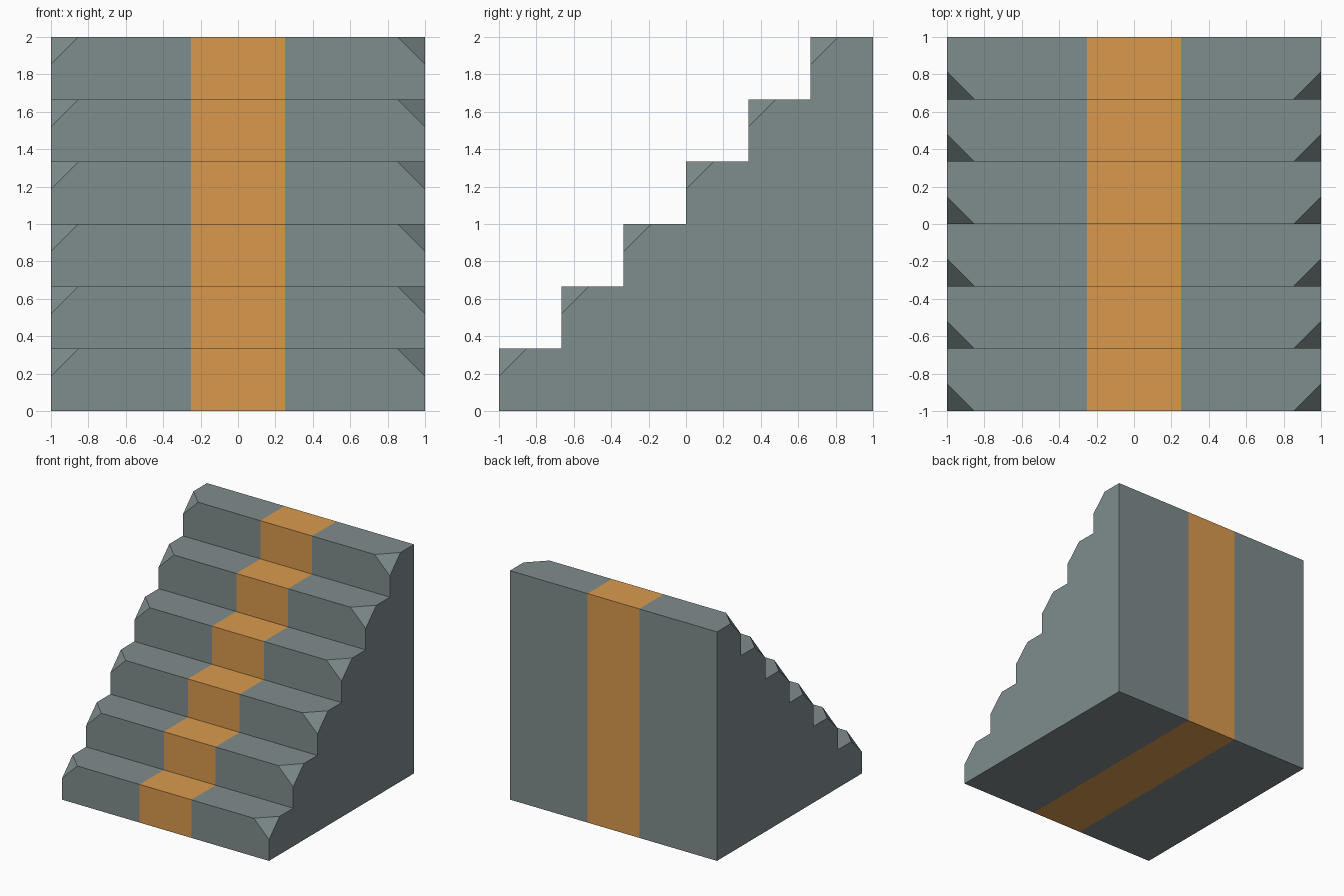
import bpy, bmesh

if "Cube" in bpy.data.objects:
    bpy.data.objects.remove(bpy.data.objects["Cube"])

STEPS, S, CUT = 6, 2 / 6, 0.147

def material(name, rgb):
    m = bpy.data.materials.new(name)
    m.diffuse_color = (*rgb, 1)
    m.use_nodes = True
    m.node_tree.nodes["Principled BSDF"].inputs["Base Color"].default_value = m.diffuse_color
    return m

# Stair profile, extruded across the width
bm = bmesh.new()
profile = [(1, 0), (1, 2)]
for i in reversed(range(STEPS)):
    y = -1 + i * S
    profile += [(y, (i + 1) * S), (y, i * S)]
    if i:
        continue
face = bm.faces.new([bm.verts.new((-1, y, z)) for y, z in profile])
ext = bmesh.ops.extrude_face_region(bm, geom=[face])
new_verts = [v for v in ext["geom"] if isinstance(v, bmesh.types.BMVert)]
bmesh.ops.translate(bm, verts=new_verts, vec=(2, 0, 0))
bmesh.ops.recalc_face_normals(bm, faces=bm.faces)

# Chip the outer corner of every step nose
noses = [v for v in bm.verts
         if any(abs(v.co.y - (-1 + i * S)) < 1e-4 and abs(v.co.z - (i + 1) * S) < 1e-4
                for i in range(STEPS))]
bmesh.ops.bevel(bm, geom=noses, offset=CUT, offset_type='OFFSET', segments=1,
                profile=0.5, affect='VERTICES', clamp_overlap=False)

# Cut the central stripe into all surfaces
for x in (-0.25, 0.25):
    bmesh.ops.bisect_plane(bm, geom=bm.verts[:] + bm.edges[:] + bm.faces[:],
                           plane_co=(x, 0, 0), plane_no=(1, 0, 0))
bm.normal_update()
for f in bm.faces:
    f.material_index = int(abs(f.calc_center_median().x) < 0.25 and abs(f.normal.x) < 0.1)

mesh = bpy.data.meshes.new("staircase")
bm.to_mesh(mesh)
bm.free()
mesh.materials.append(material("stone grey", (0.212, 0.262, 0.266)))
mesh.materials.append(material("carpet orange", (0.694, 0.323, 0.076)))
bpy.context.collection.objects.link(bpy.data.objects.new("staircase", mesh))
